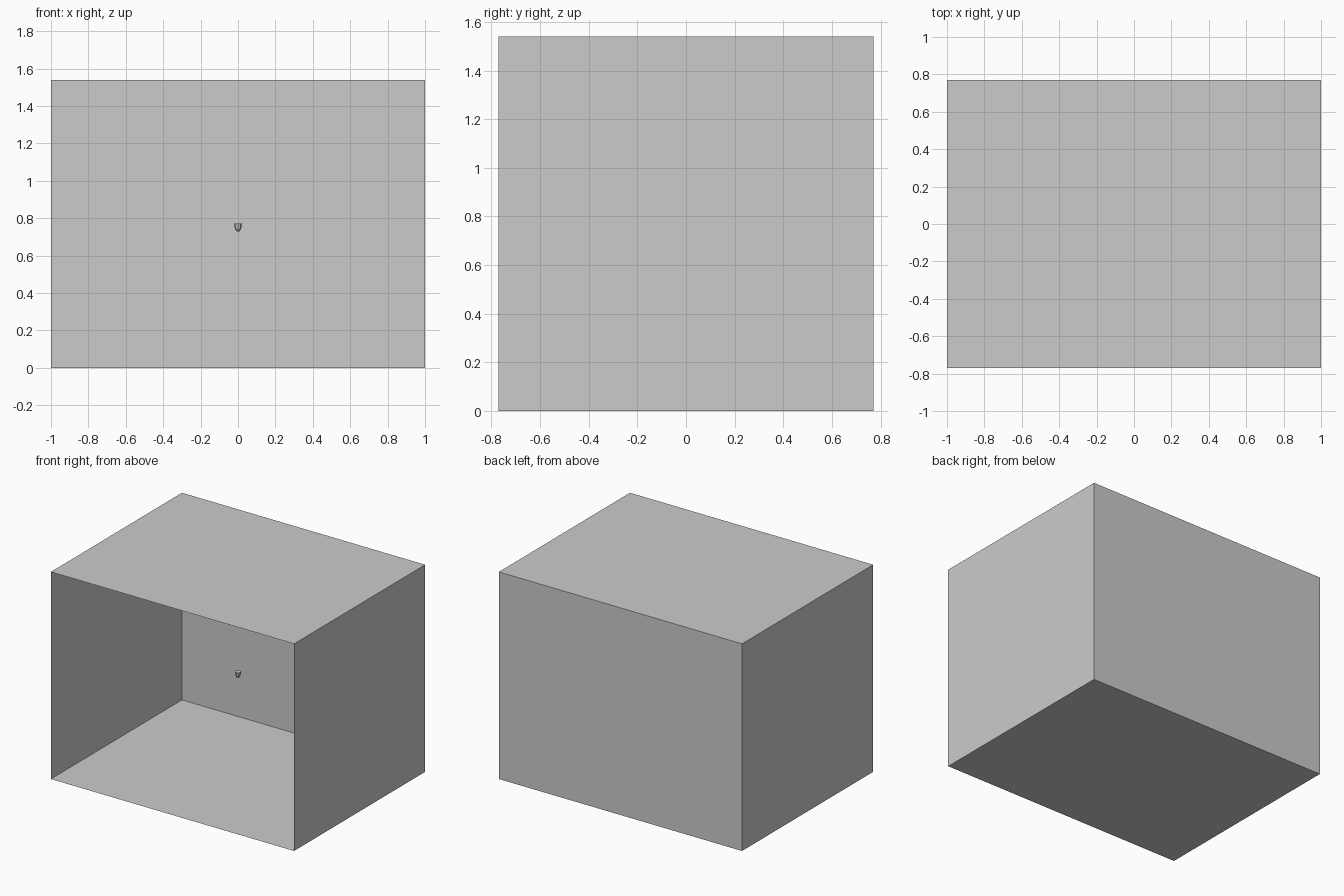
import bpy, bmesh, math

if "Cube" in bpy.data.objects:
    bpy.data.objects.remove(bpy.data.objects["Cube"])

W, D, H = 2.0, 1.54, 1.54


def add_object(name, bm):
    bmesh.ops.recalc_face_normals(bm, faces=bm.faces[:])
    mesh = bpy.data.meshes.new(name)
    bm.to_mesh(mesh)
    bm.free()
    obj = bpy.data.objects.new(name, mesh)
    bpy.context.collection.objects.link(obj)
    return obj


# Thin-walled room shell, open at the front
bm = bmesh.new()
bmesh.ops.create_cube(bm, size=1)
bmesh.ops.scale(bm, vec=(W, D, H), verts=bm.verts[:])
bmesh.ops.translate(bm, vec=(0, 0, H / 2), verts=bm.verts[:])
front = [f for f in bm.faces if f.calc_center_median().y < -D / 2 + 0.01]
bmesh.ops.delete(bm, geom=front, context='FACES')
add_object("room_shell", bm)

# Tiny tapered cup floating in the middle, flat on top
bm = bmesh.new()
sides = 8
rings = []
for r, z in [(0.021, 0.772), (0.017, 0.745), (0.009, 0.73)]:
    rings.append([bm.verts.new((r * math.cos(math.tau * i / sides),
                                r * math.sin(math.tau * i / sides), z))
                  for i in range(sides)])
for a, b in zip(rings, rings[1:]):
    for i in range(sides):
        j = (i + 1) % sides
        bm.faces.new((a[i], a[j], b[j], b[i]))
bm.faces.new(rings[0])
bm.faces.new(rings[-1])
add_object("small_cup", bm)
